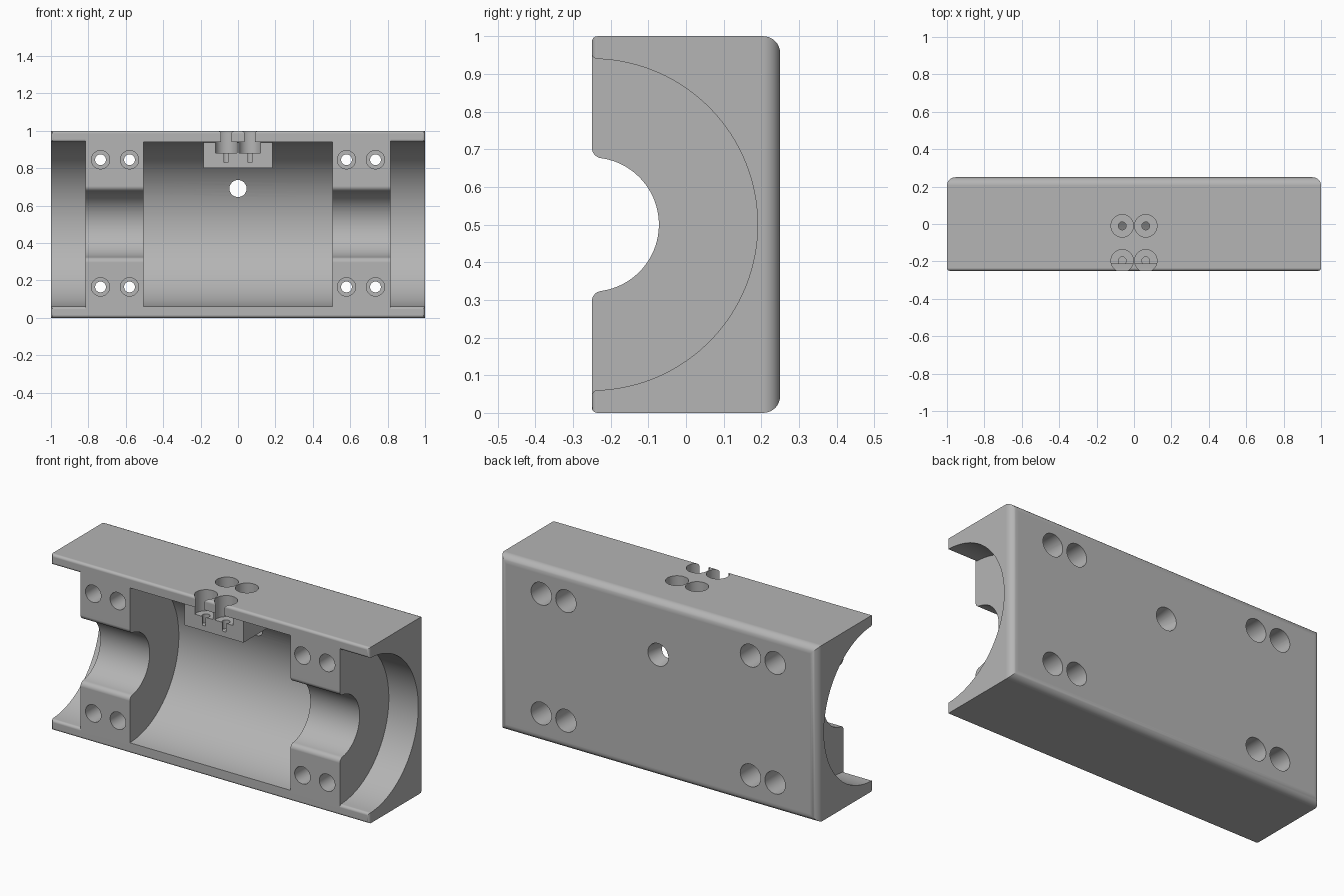
import bpy, bmesh, math
from mathutils import Matrix, Vector

if "Cube" in bpy.data.objects:
    bpy.data.objects.remove(bpy.data.objects["Cube"], do_unlink=True)

FRONT, BACK, MID = -0.25, 0.25, 0.5

grey = bpy.data.materials.new("plain grey")
grey.use_nodes = True
grey.diffuse_color = (0.46, 0.46, 0.46, 1)
grey.node_tree.nodes["Principled BSDF"].inputs["Base Color"].default_value = grey.diffuse_color


def finish(bm, name):
    bmesh.ops.recalc_face_normals(bm, faces=bm.faces)
    mesh = bpy.data.meshes.new(name)
    bm.to_mesh(mesh)
    bm.free()
    mesh.materials.append(grey)
    obj = bpy.data.objects.new(name, mesh)
    bpy.context.collection.objects.link(obj)
    return obj


def box_bm(lo, hi):
    lo, hi = Vector(lo), Vector(hi)
    bm = bmesh.new()
    bmesh.ops.create_cube(bm, size=1)
    for v in bm.verts:
        v.co = Vector([c * s for c, s in zip(v.co, hi - lo)]) + (lo + hi) / 2
    return bm


def combine(tool, operation="DIFFERENCE"):
    """Apply a boolean to the housing and discard the tool."""
    mod = housing.modifiers.new("cut", "BOOLEAN")
    mod.object, mod.operation, mod.solver = tool, operation, "EXACT"
    bpy.context.view_layer.objects.active = housing
    bpy.ops.object.modifier_apply(modifier=mod.name)
    bpy.data.objects.remove(tool, do_unlink=True)


def cut_hole(start, end, r1, r2=None):
    """Round or tapered hole between two points."""
    start, end = Vector(start), Vector(end)
    axis = end - start
    bm = bmesh.new()
    turn = axis.to_track_quat("Z", "Y").to_matrix().to_4x4()
    bmesh.ops.create_cone(bm, cap_ends=True, segments=40, radius1=r1, radius2=r2 or r1,
                          depth=axis.length, matrix=Matrix.Translation((start + end) / 2) @ turn)
    combine(finish(bm, "hole_cutter"))


def cut_bore(x0, x1, r, fillet=0.0):
    """Half-round channel along x with a rounded mouth at the front."""
    zc = math.sqrt((r + fillet) ** 2 - fillet ** 2)
    half = [(-0.2, zc)]
    touch = math.atan2(fillet, zc)
    if fillet:
        for i in range(9):
            a = math.pi + (math.pi / 2 - touch) * i / 8
            half.append((fillet + fillet * math.cos(a), zc + fillet * math.sin(a)))
    steps = 32
    for i in range(1 if fillet else 0, steps + 1):
        a = touch + (math.pi / 2 - touch) * i / steps
        half.append((r * math.sin(a), r * math.cos(a)))
    outline = half + [(y, -z) for y, z in reversed(half[:-1])]
    bm = bmesh.new()
    face = bm.faces.new([bm.verts.new((x0, FRONT + y, MID + z)) for y, z in outline])
    new = bmesh.ops.extrude_face_region(bm, geom=[face])["geom"]
    bmesh.ops.translate(bm, vec=(x1 - x0, 0, 0),
                        verts=[g for g in new if isinstance(g, bmesh.types.BMVert)])
    combine(finish(bm, "bore_cutter"))


# Housing block with large rear and small front roundings
bm = box_bm((-1, FRONT, 0), (1, BACK, 1))
for y, size in ((BACK, 0.045), (FRONT, 0.015)):
    edges = [e for e in bm.edges if all(abs(v.co.y - y) < 1e-4 for v in e.verts)]
    bmesh.ops.bevel(bm, geom=edges, offset=size, segments=8, profile=0.5, affect="EDGES")
housing = finish(bm, "half_housing")

# Central chamber, end sockets and the narrow bore through the two ribs
cut_bore(-0.505, 0.505, 0.44)
cut_bore(-1.1, -0.815, 0.44, 0.015)
cut_bore(0.815, 1.1, 0.44, 0.015)
cut_bore(-0.9, 0.9, 0.178, 0.028)

# Screw boss hanging from the chamber roof
combine(finish(box_bm((-0.185, -0.215, 0.8), (0.185, 0.12, 0.97)), "screw_boss"), "UNION")

# Counterbored vertical screw holes in the boss
for x in (-0.063, 0.063):
    for y, bottom in ((-0.01, 0.7), (-0.197, 0.83)):
        cut_hole((x, y, 1.1), (x, y, 0.88), 0.06)
        cut_hole((x, y, 0.9), (x, y, bottom), 0.021)

# Clamping bolt holes through the ribs, recessed on both sides
for x in (-0.735, -0.58, 0.58, 0.735):
    for z in (0.165, 0.845):
        cut_hole((x, -0.4, z), (x, 0.4, z), 0.029)
        cut_hole((x, -0.4, z), (x, -0.08, z), 0.049)
        cut_hole((x, 0.4, z), (x, 0.06, z), 0.064)

# Tapered cable hole in the rear wall
cut_hole((0, 0.1, 0.695), (0, 0.26, 0.695), 0.038, 0.066)

# Smooth round surfaces, crisp edges
bpy.ops.object.select_all(action="DESELECT")
housing.select_set(True)
bpy.context.view_layer.objects.active = housing
bpy.ops.object.shade_smooth_by_angle(angle=math.radians(30))
weighted = housing.modifiers.new("flat shading", "WEIGHTED_NORMAL")
weighted.keep_sharp = True
